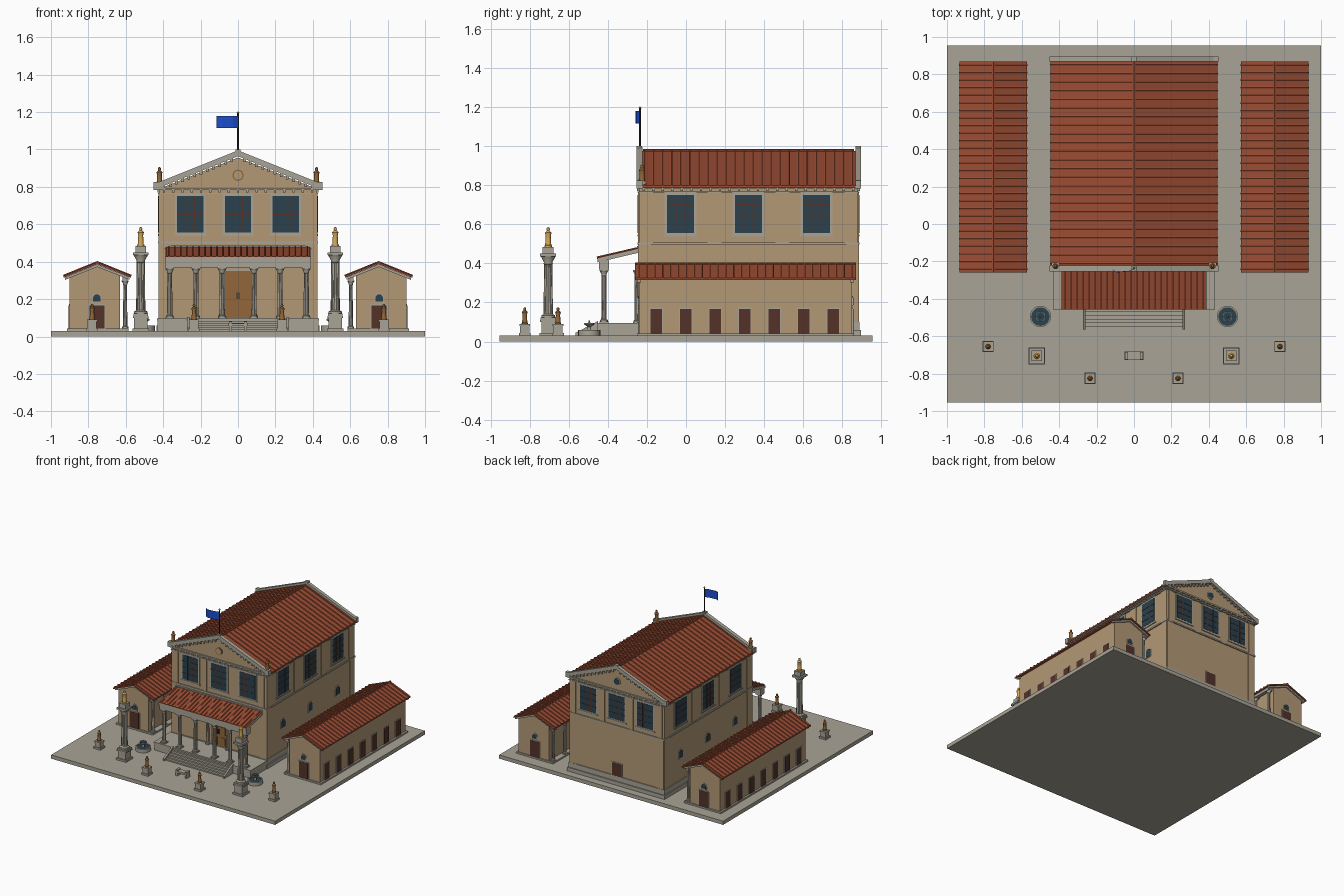
import bpy, bmesh, math
from mathutils import Matrix, Vector

cube = bpy.data.objects.get("Cube")
if cube:
    bpy.data.objects.remove(cube)

COLOURS = {
    "stone": (.395, .37, .305), "plaster": (.45, .315, .18), "terracotta": (.33, .075, .034),
    "dark_wood": (.09, .032, .022), "oak": (.29, .135, .042), "glass": (.024, .052, .072),
    "bronze": (.30, .14, .04), "gold": (.68, .40, .09), "flag_blue": (.012, .075, .6),
    "iron": (.025, .022, .02),
}
parts = {}
ID = Matrix.Identity(4)


def part(name, colour):
    """Mesh under construction for a named part."""
    return parts.setdefault(name, (bmesh.new(), colour))[0]


def at(x, y, z=0, turn=0):
    return Matrix.Translation((x, y, z)) @ Matrix.Rotation(math.radians(turn), 4, 'Z')


def box(bm, x0, x1, y0, y1, z0, z1, M=ID):
    S = Matrix.Diagonal((x1 - x0, y1 - y0, z1 - z0, 1))
    T = Matrix.Translation(((x0 + x1) / 2, (y0 + y1) / 2, (z0 + z1) / 2))
    bmesh.ops.create_cube(bm, size=1, matrix=M @ T @ S)


def prism(bm, pts, y0, y1, M=ID):
    """Outline in local x, z pushed along local y."""
    a = [bm.verts.new(M @ Vector((x, y0, z))) for x, z in pts]
    b = [bm.verts.new(M @ Vector((x, y1, z))) for x, z in pts]
    bm.faces.new(a)
    bm.faces.new(b[::-1])
    for i in range(len(pts)):
        j = (i + 1) % len(pts)
        bm.faces.new((a[i], b[i], b[j], a[j]))


def lathe(bm, profile, M, n=12, k=1):
    rings = [[bm.verts.new(M @ Vector((k * r * math.cos(t * math.tau / n),
                                       k * r * math.sin(t * math.tau / n), k * z)))
              for t in range(n)] for r, z in profile]
    for lo, hi in zip(rings, rings[1:]):
        for i in range(n):
            j = (i + 1) % n
            bm.faces.new((lo[i], lo[j], hi[j], hi[i]))
    bm.faces.new(rings[0][::-1])
    bm.faces.new(rings[-1])


def rod(bm, a, b, r, M=ID, n=6):
    a, b = M @ Vector(a), M @ Vector(b)
    q = (b - a).to_track_quat('Z', 'Y').to_matrix().to_4x4()
    bmesh.ops.create_cone(bm, cap_ends=True, segments=n, radius1=r, radius2=r,
                          depth=(b - a).length, matrix=Matrix.Translation((a + b) / 2) @ q)


def arch(bm, u, z0, w, h, d, M):
    r = w / 2
    arc = [(u + r * math.cos(t * math.pi / 8), z0 + h - r + r * math.sin(t * math.pi / 8))
           for t in range(9)]
    prism(bm, [(u - r, z0), (u + r, z0)] + arc, -d, .002, M)


def slope(name, M, zr, xe, ze, half, n, thick=.012):
    """Tiled slope from a ridge at local x = 0 down to an eave at xe."""
    bm = part(name, "terracotta")
    prism(bm, [(0, zr - thick), (0, zr), (xe, ze), (xe, ze - thick)], -half, half, M)
    for i in range(n):
        y = -half + (i + .5) * 2 * half / n
        rod(bm, (0, y, zr), (xe, y, ze), .006, M)


def column(name, x, y, z0, z1, r, flutes=10):
    """Fluted column with a square base and a flared capital."""
    bm = part(name, "stone")
    h = z1 - z0
    box(bm, x - 1.6 * r, x + 1.6 * r, y - 1.6 * r, y + 1.6 * r, z0, z0 + .5 * r)
    lathe(bm, [(1.5 * r, .4 * r), (1.5 * r, r), (.95 * r, 1.3 * r), (.8 * r, h - 2.4 * r),
               (1.0 * r, h - 2.2 * r), (.95 * r, h - 1.8 * r), (1.6 * r, h - .6 * r)], at(x, y, z0), 14)
    for i in range(flutes):
        c, s = math.cos(i * math.tau / flutes), math.sin(i * math.tau / flutes)
        rod(bm, (x + .88 * r * c, y + .88 * r * s, z0 + 1.2 * r),
            (x + .76 * r * c, y + .76 * r * s, z1 - 2.2 * r), .15 * r)
    box(bm, x - 1.7 * r, x + 1.7 * r, y - 1.7 * r, y + 1.7 * r, z1 - .6 * r, z1)


def statue(name, colour, x, y, z, h):
    lathe(part(name, colour), [(.19, 0), (.19, .06), (.16, .08), (.14, .35), (.13, .55), (.17, .72),
                               (.07, .82), (.09, .9), (.07, .97), (.02, 1)], at(x, y, z), 12, h)


def pedestal(name, x, y, z0, z1, r):
    bm = part(name, "stone")
    box(bm, x - r, x + r, y - r, y + r, z0, z0 + .014)
    box(bm, x - .78 * r, x + .78 * r, y - .78 * r, y + .78 * r, z0, z1)
    box(bm, x - .92 * r, x + .92 * r, y - .92 * r, y + .92 * r, z1 - .01, z1)


def grid_window(u, M):
    w, z0, z1 = .07, .555, .75
    fr, gl, ba = part("window_frames", "stone"), part("window_panes", "glass"), part("window_bars", "dark_wood")
    box(fr, u - w - .012, u + w + .012, -.004, .002, z0 - .012, z1 + .012, M)
    box(fr, u - w - .016, u + w + .016, -.007, .002, z0 - .018, z0 - .008, M)
    box(gl, u - w, u + w, -.006, 0, z0, z1, M)
    for i in (-1, 1):
        box(ba, u + i * w / 3 - .003, u + i * w / 3 + .003, -.008, 0, z0, z1, M)
    for i in (1, 2, 3):
        z = z0 + i * (z1 - z0) / 4
        box(ba, u - w, u + w, -.008, 0, z - .0025, z + .0025, M)


def framed_door(name, u, z0, w, h, M, colour="dark_wood"):
    box(part("door_frames", "stone"), u - w / 2 - .006, u + w / 2 + .006, -.004, .002, z0, z0 + h + .006, M)
    box(part(name, colour), u - w / 2, u + w / 2, -.006, 0, z0, z0 + h, M)


def arched_window(u, z0, w, h, M):
    arch(part("arch_frames", "stone"), u, z0 - .006, w + .012, h + .012, .004, M)
    arch(part("arch_panes", "glass"), u, z0, w, h, .006, M)


# Plaza and main hall
box(part("plaza", "stone"), -1, 1, -.955, .955, 0, .03)
prism(part("hall_walls", "plaster"),
      [(-.42, .03), (.42, .03), (.42, .79), (0, .957), (-.42, .79)], -.24, .88)
plinth = part("hall_plinth", "stone")
box(plinth, -.435, .435, -.25, .895, .03, .06)
box(plinth, -.427, .427, -.247, .887, .03, .1)
trim = part("hall_cornices", "stone")
box(trim, -.428, .428, -.248, .888, .497, .508)
box(trim, -.428, .428, -.248, .888, .762, .768)
box(trim, -.438, .438, -.252, .892, .782, .794)

# Each wall: windows, pilasters and brackets
walls = [(at(0, -.24), .42, .255), (at(0, .88, 0, 180), .42, .255),
         (at(.42, .32, 0, 90), .56, .348), (at(-.42, .32, 0, -90), .56, .348)]
for k, (M, half, step) in enumerate(walls):
    for i in (-1, 0, 1):
        grid_window(i * step, M)
        if k > 1:
            arched_window(i * step, .28, .045, .065, M)
    pil = part("pilasters", "plaster")
    for u in (-half + .035, -step / 2, step / 2, half - .035):
        w = .02 if k < 2 else .035
        box(pil, u - w, u + w, -.005, .002, .508, .762, M)
    for s in (-1, 1):
        box(pil, s * (half - .03) - .03, s * (half - .03) + .03, -.005, .002, .1, .497, M)
    n = int(half / .024)
    for i in range(n):
        u = -half + (i + .5) * 2 * half / n
        box(part("brackets", "stone"), u - .006, u + .006, -.011, 0, .77, .783, M)

# Main roof, raking cornices and pediments
for s, turn in ((1, 0), (-1, 180)):
    slope("hall_roof", at(0, .32, 0, turn), .976, .447, .798, .555, 24)
    for y0, y1 in ((-.253, -.222), (.868, .895)):
        prism(part("raking_cornices", "stone"),
              [(0, .964), (0, .995), (s * .45, .815), (s * .45, .784)], y0, y1)
        box(part("cornice_ends", "stone"), s * .437 - .014, s * .437 + .014, y0, y1, .784, .825)
    for M in (walls[0][0], walls[1][0]):
        for i in range(1, 13):
            x = s * i * .033
            z = .957 - abs(x) * .4
            box(part("brackets", "stone"), x - .007, x + .007, -.01, 0, z - .012, z + .01, M)
    statue("roof_statues", "bronze", s * .42, -.225, .81, .095)
    box(part("roof_pedestals", "stone"), s * .42 - .02, s * .42 + .02, -.245, -.205, .79, .822)
rod(part("hall_ridge", "terracotta"), (0, -.22, .976), (0, .86, .976), .008)
for y in (-.238, .882):
    box(part("ridge_blocks", "stone"), -.014, .014, y - .014, y + .014, .975, 1)
rod(part("pediment_emblem", "bronze"), (0, -.246, .862), (0, -.238, .862), .03, ID, 20)
rod(part("emblem_disc", "plaster"), (0, -.248, .862), (0, -.238, .862), .023, ID, 20)
rod(part("oculus_frame", "stone"), (0, .886, .862), (0, .878, .862), .032, ID, 20)
rod(part("oculus_pane", "glass"), (0, .888, .862), (0, .878, .862), .024, ID, 20)
framed_door("back_door", 0, .1, .085, .1, walls[1][0])

# Flag
rod(part("flag_pole", "iron"), (0, -.235, .98), (0, -.235, 1.195), .005, ID, 8)
lathe(part("pole_finial", "gold"), [(.003, 0), (.008, .005), (.003, .012)], at(0, -.235, 1.19), 8)
wave = [(-.115 * i / 10, .237 + .022 * math.sin(i * .28) ** 2 + .006 * math.sin(i * .9)) for i in range(11)]
prism(part("flag", "flag_blue"), wave + [(x, z + .003) for x, z in wave[::-1]],
      1.115, 1.18, Matrix.Rotation(math.pi / 2, 4, 'X'))

# Portico: deck, steps, columns, roof and entrance
deck = part("portico_deck", "stone")
box(deck, -.43, .43, -.452, -.24, .03, .085)
box(deck, -.433, .433, -.456, -.24, .085, .096)
for i in range(5):
    box(part("steps", "stone"), -.262, .262, -.47 - i * .02, -.44, .03, .084 - i * .011)
for s in (-1, 1):
    prism(part("step_cheeks", "stone"), [(-.565, .03), (-.565, .045), (-.45, .105), (-.45, .03)],
          -.007, .007, at(s * .267, 0, 0, 90))
    for x in (.085, .225, .365):
        column("portico_columns", s * x, -.42, .096, .37, .014)
    column("door_columns", s * .09, -.255, .096, .365, .01)
box(part("portico_beam", "stone"), -.39, .39, -.446, -.395, .37, .415)
RM = at(0, -.24, 0, -90)
prism(part("portico_soffit", "stone"), [(0, .455), (0, .475), (.214, .425), (.214, .405)], -.39, .39, RM)
slope("portico_roof", RM, .479, .216, .429, .386, 24, .005)
box(trim, -.39, .39, -.25, -.24, .478, .488)
framed_door("main_door", 0, .096, .14, .255, walls[0][0], "oak")
panels = part("door_panels", "oak")
for s in (-1, 1):
    for z in (.11, .195, .28):
        box(panels, s * .035 - .024, s * .035 + .024, -.01, 0, z, z + .062, walls[0][0])
    box(part("door_handles", "iron"), s * .006 - .002, s * .006 + .002, -.012, 0, .2, .235, walls[0][0])

# Side wings and the monuments, mirrored
for s in (-1, 1):
    mid = at(s * .752, .305)
    prism(part("wing_walls", "plaster"), [(s * .63, .03), (s * .9, .03), (s * .9, .325),
                                          (s * .75, .382), (s * .63, .335)], -.24, .85)
    box(part("wing_plinths", "stone"), s * .75 - .165, s * .75 + .165, -.25, .86, .03, .042)
    for turn in (0, 180):
        slope("wing_roofs", mid @ at(0, 0, 0, turn), .397, .181, .324, .565, 28, .01)
        end = at(s * .755, .305, 0, turn) @ at(0, -.545)
        framed_door("wing_end_doors", 0, .042, .08, .125, end)
        arched_window(0, .188, .04, .038, end)
        for g in (-1, 1):
            prism(part("wing_gable_trim", "stone"), [(0, .372), (0, .386), (g * .172, .317), (g * .172, .303)],
                  -.555, -.535, mid @ at(0, 0, 0, turn))
    rod(part("wing_ridges", "terracotta"), (0, -.565, .397), (0, .565, .397), .007, mid)
    side = at(s * .9, .3, 0, s * 90)
    for i in range(-3, 4):
        framed_door("wing_side_doors", i * .151, .042, .058, .125, side)
    for i in range(8):
        column("wing_columns", s * .603, -.22 + i * .15, .042, .3, .011, 8)
    box(part("wing_beams", "stone"), s * .603 - .014, s * .603 + .014, -.24, .85, .3, .33)

    # Tall column with golden figure
    pedestal("column_pedestals", s * .52, -.705, .03, .11, .045)
    column("tall_columns", s * .52, -.705, .11, .45, .024, 14)
    box(part("column_tops", "stone"), s * .52 - .028, s * .52 + .028, -.733, -.677, .45, .485)
    statue("golden_figures", "gold", s * .52, -.705, .485, .1)

    # Plaza statues
    for x, y in ((.78, -.655), (.235, -.825)):
        pedestal("statue_pedestals", s * x, y, .03, .09, .03)
        statue("plaza_statues", "bronze", s * x, y, .09, .085)

    # Fountain
    F = at(s * .5, -.495)
    lathe(part("fountain_basins", "stone"), [(.057, .03), (.057, .058), (.05, .058), (.05, .045)], F, 20)
    lathe(part("fountain_water", "glass"), [(.051, .044), (.051, .054)], F, 20)
    lathe(part("fountain_bowls", "stone"), [(.012, .04), (.008, .075), (.028, .088), (.028, .093)], F, 14)
    lathe(part("fountain_bowl_water", "glass"), [(.024, .09), (.024, .095)], F, 14)
    lathe(part("fountain_spouts", "stone"), [(.006, .09), (.004, .108)], F, 8)

# Bench
bench = part("bench", "stone")
box(bench, -.05, .05, -.727, -.683, .055, .07)
for x in (-.041, .041):
    box(bench, x - .008, x + .008, -.725, -.685, .03, .08)

# Turn every part into an object
materials = {}
for name, rgb in COLOURS.items():
    m = materials[name] = bpy.data.materials.new(name)
    m.use_nodes = True
    m.diffuse_color = (*rgb, 1)
    m.node_tree.nodes["Principled BSDF"].inputs["Base Color"].default_value = (*rgb, 1)
for name, (bm, colour) in parts.items():
    bmesh.ops.recalc_face_normals(bm, faces=bm.faces)
    for f in bm.faces:
        f.smooth = True
    mesh = bpy.data.meshes.new(name)
    bm.to_mesh(mesh)
    bm.free()
    mesh.set_sharp_from_angle(angle=math.radians(35))
    mesh.materials.append(materials[colour])
    bpy.context.collection.objects.link(bpy.data.objects.new(name, mesh))
